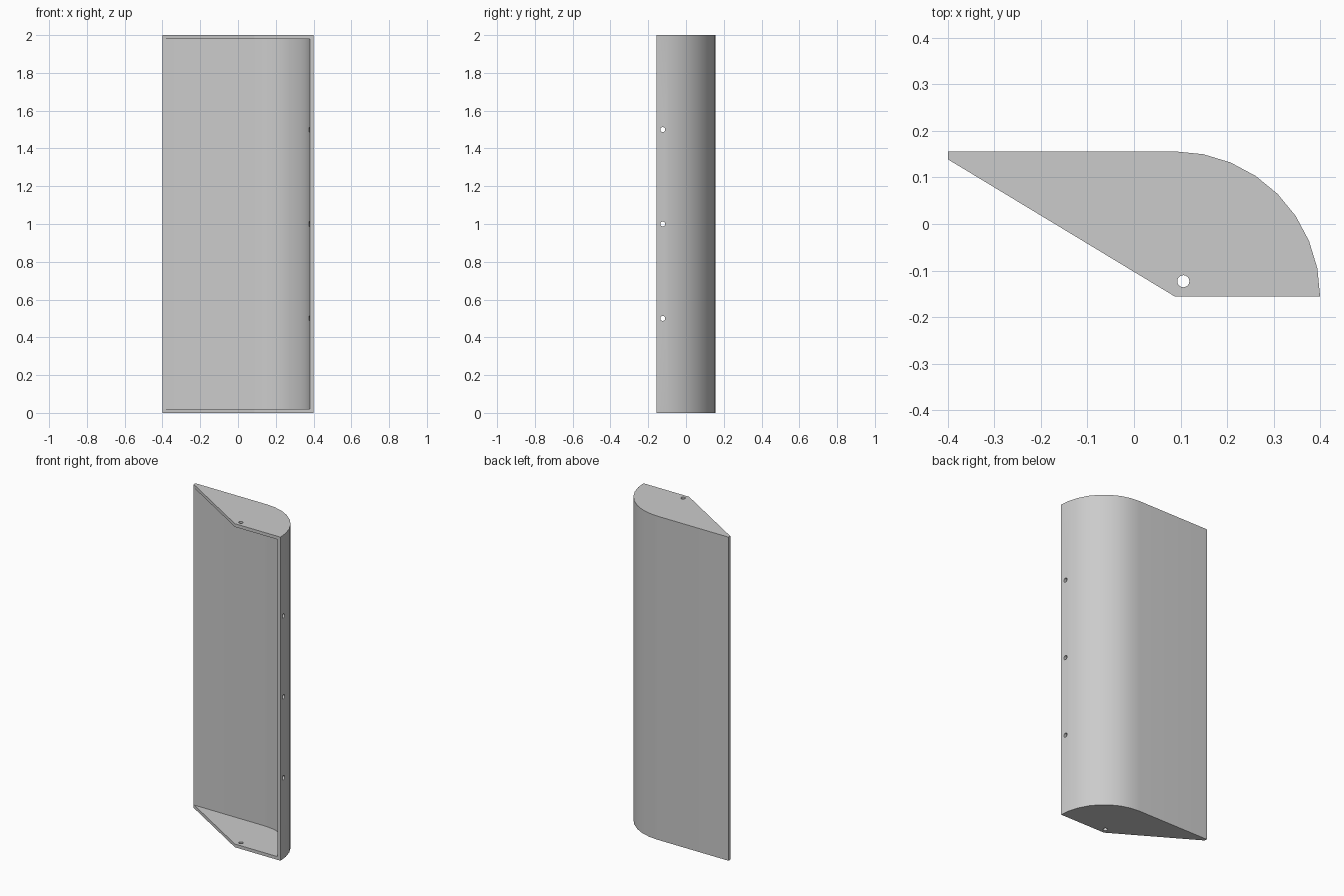
import bpy, bmesh, math
from mathutils import Matrix

if "Cube" in bpy.data.objects:
    bpy.data.objects.remove(bpy.data.objects["Cube"])

R = 0.312          # radius of the rounded corner
CX, CY = 0.088, -0.156
WALL = 0.02
H = 2.0


def arc(r, n=8):
    return [(CX + r * math.sin(i * math.pi / 2 / n),
             CY + r * math.cos(i * math.pi / 2 / n)) for i in range(n + 1)]


def prism(name, pts, z0, z1):
    bm = bmesh.new()
    face = bm.faces.new([bm.verts.new((x, y, z0)) for x, y in pts])
    ext = bmesh.ops.extrude_face_region(bm, geom=[face])
    verts = [g for g in ext["geom"] if isinstance(g, bmesh.types.BMVert)]
    bmesh.ops.translate(bm, verts=verts, vec=(0, 0, z1 - z0))
    bmesh.ops.recalc_face_normals(bm, faces=bm.faces)
    return to_object(name, bm)


def to_object(name, bm):
    mesh = bpy.data.meshes.new(name)
    bm.to_mesh(mesh)
    bm.free()
    ob = bpy.data.objects.new(name, mesh)
    bpy.context.collection.objects.link(ob)
    return ob


def drill(name, loc, axis):
    bm = bmesh.new()
    rot = Matrix.Rotation(math.pi / 2, 4, 'Y') if axis == 'X' else Matrix()
    bmesh.ops.create_cone(bm, cap_ends=True, segments=24, radius1=0.013,
                          radius2=0.013, depth=0.1,
                          matrix=Matrix.Translation(loc) @ rot)
    return to_object(name, bm)


# Solid outer body with rounded back corner and slanted front
shell = prism("panel_shell", [(-0.4, 0.156)] + arc(R) + [(CX, CY), (-0.4, 0.139)], 0, H)

# Cavity open to the front, leaving the wall and two end caps
inner = arc(R - WALL)
cutters = [prism("cavity_cutter",
                 [(-0.5, CY + R - WALL)] + inner + [(inner[-1][0], -0.3), (-0.5, -0.3)],
                 WALL, H - WALL)]

# Mounting holes in the caps and along the side wall
cutters += [drill("cap_hole_cutter", (0.106, -0.123, z), 'Z') for z in (0, H)]
cutters += [drill("side_hole_cutter", (0.39, -0.123, z), 'X') for z in (0.5, 1.0, 1.5)]

bpy.context.view_layer.objects.active = shell
shell.select_set(True)
for c in cutters:
    c.hide_render = True
    mod = shell.modifiers.new("cut", 'BOOLEAN')
    mod.operation = 'DIFFERENCE'
    mod.solver = 'EXACT'
    mod.object = c
    bpy.ops.object.modifier_apply(modifier=mod.name)
for c in cutters:
    bpy.data.objects.remove(c, do_unlink=True)

bpy.ops.object.shade_smooth_by_angle(angle=math.radians(30))
